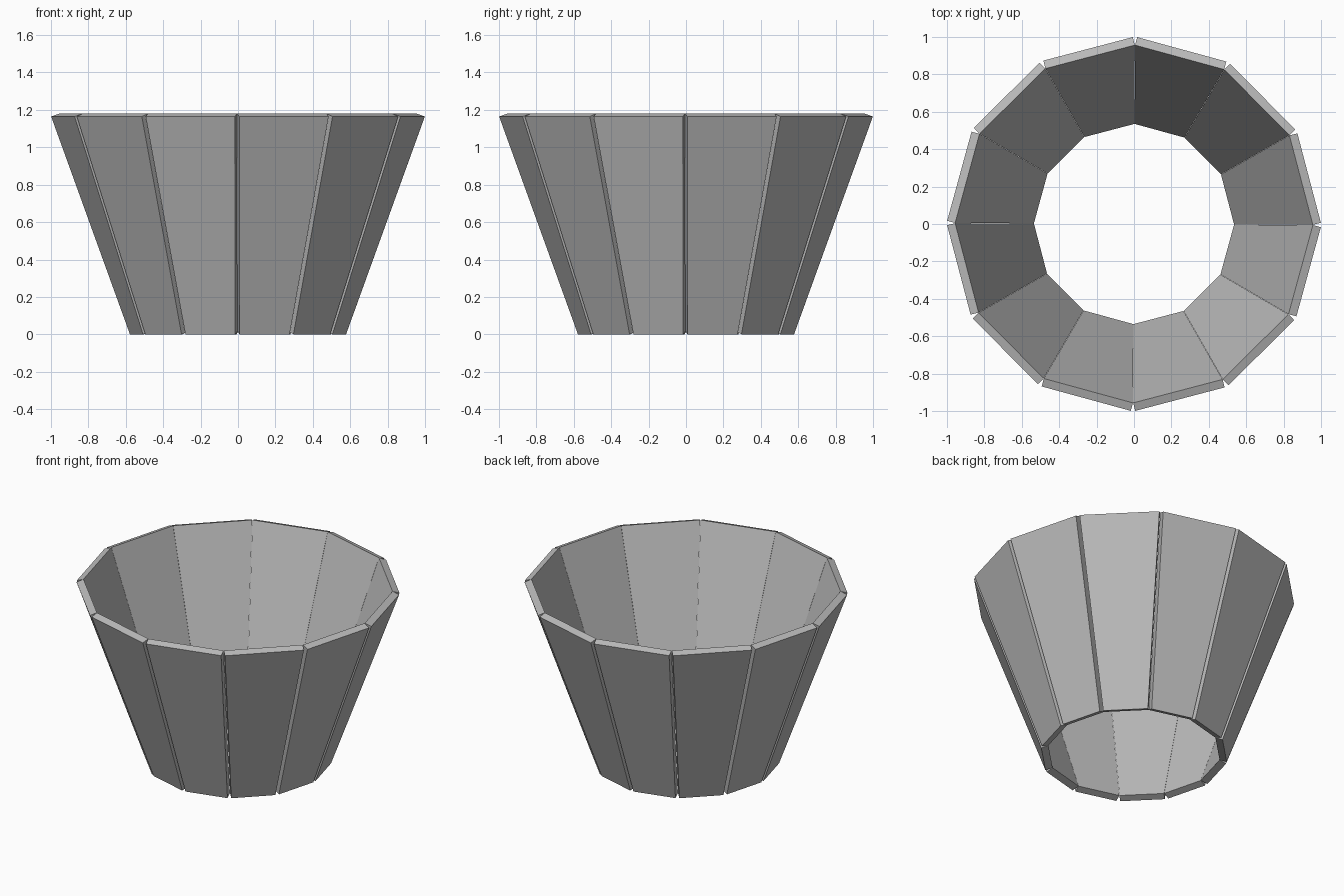
import bpy, bmesh
from math import radians
from mathutils import Matrix

cube = bpy.data.objects.get("Cube")
if cube:
    bpy.data.objects.remove(cube, do_unlink=True)

# Plain grey finish
grey = bpy.data.materials.new("plain_grey")
grey.use_nodes = True
grey.diffuse_color = (0.5, 0.5, 0.5, 1)
grey.node_tree.nodes["Principled BSDF"].inputs["Base Color"].default_value = (0.5, 0.5, 0.5, 1)

# Tapered slab: (radial distance, height, half width), inner face then outer face
COUNT = 12
INNER = [(0.517, 0.0155, 0.138), (0.924, 1.18, 0.247)]
OUTER = [(0.561, 0.0, 0.138), (0.968, 1.1645, 0.247)]


def corners(bm, profile):
    (r0, z0, w0), (r1, z1, w1) = profile
    points = [(r0, -w0, z0), (r0, w0, z0), (r1, w1, z1), (r1, -w1, z1)]
    return [bm.verts.new(p) for p in points]


bm = bmesh.new()
inside, outside = corners(bm, INNER), corners(bm, OUTER)
bm.faces.new(inside)
bm.faces.new(outside)
for i in range(4):
    j = (i + 1) % 4
    bm.faces.new((inside[i], inside[j], outside[j], outside[i]))
bmesh.ops.recalc_face_normals(bm, faces=bm.faces)
mesh = bpy.data.meshes.new("wall_slab")
bm.to_mesh(mesh)
bm.free()
mesh.materials.append(grey)

# Ring of slabs forming the flared wall, turned a touch clockwise
for k in range(COUNT):
    slab = bpy.data.objects.new(f"wall_slab_{k + 1}", mesh)
    slab.matrix_world = Matrix.Rotation(radians(14.7 + k * 360 / COUNT), 4, "Z")
    bpy.context.collection.objects.link(slab)
